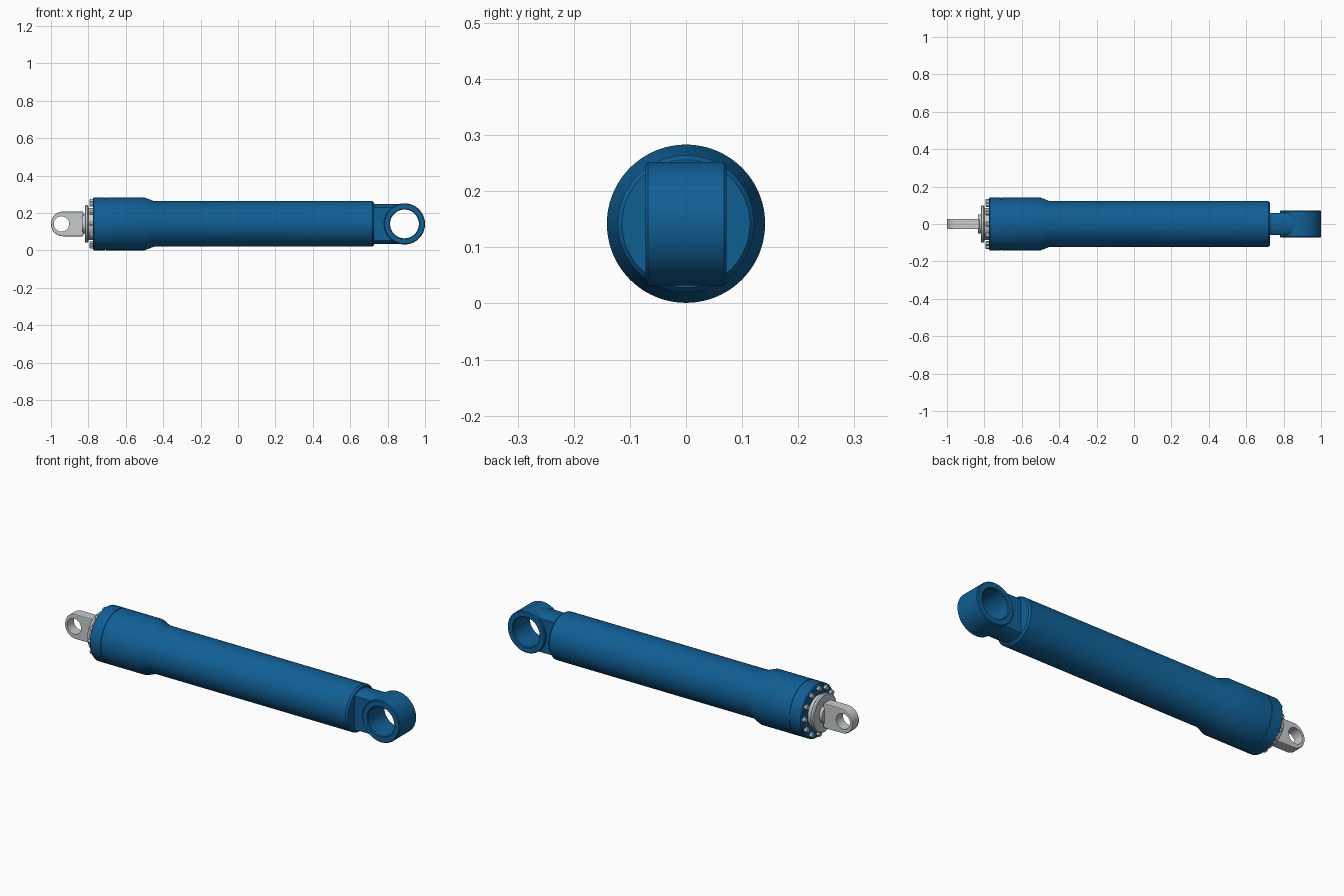
import bpy, bmesh, math
from mathutils import Vector

cube = bpy.data.objects.get("Cube")
if cube:
    bpy.data.objects.remove(cube)

AXIS_Z = 0.142
EYE_X, TANG_X, HOLE_X = 0.89, -0.935, -0.944


def material(name, rgb):
    m = bpy.data.materials.new(name)
    m.use_nodes = True
    m.diffuse_color = (*rgb, 1)
    m.node_tree.nodes["Principled BSDF"].inputs["Base Color"].default_value = (*rgb, 1)
    return m


BLUE = material("blue paint", (0.005, 0.115, 0.3))
STEEL = material("light steel", (0.57, 0.6, 0.6))


def finish(name, bm, mat):
    bmesh.ops.recalc_face_normals(bm, faces=bm.faces[:])
    mesh = bpy.data.meshes.new(name)
    bm.to_mesh(mesh)
    bm.free()
    mesh.materials.append(mat)
    ob = bpy.data.objects.new(name, mesh)
    bpy.context.collection.objects.link(ob)
    smooth(ob)
    return ob


def activate(ob):
    bpy.ops.object.select_all(action='DESELECT')
    ob.select_set(True)
    bpy.context.view_layer.objects.active = ob


def smooth(ob):
    activate(ob)
    bpy.ops.object.shade_smooth_by_angle(angle=math.radians(30))


def lathe(name, profile, mat, axis='X', centre=(0, 0, AXIS_Z), closed=False, sides=96):
    """Turn (along, radius) points around the X or Y axis."""
    bm = bmesh.new()
    c = Vector(centre)
    rings = []
    for along, r in profile:
        ring = []
        for i in range(sides):
            a = math.tau * i / sides
            u, v = r * math.cos(a), r * math.sin(a)
            p = (along, u, v) if axis == 'X' else (u, along, v)
            ring.append(bm.verts.new(c + Vector(p)))
        rings.append(ring)
    pairs = list(zip(rings, rings[1:]))
    if closed:
        pairs.append((rings[-1], rings[0]))
    else:
        bm.faces.new(rings[0])
        bm.faces.new(rings[-1])
    for a, b in pairs:
        for i in range(sides):
            j = (i + 1) % sides
            bm.faces.new((a[i], a[j], b[j], b[i]))
    return finish(name, bm, mat)


def prism(name, points, offset, mat):
    """Extrude a planar outline by a vector."""
    bm = bmesh.new()
    face = bm.faces.new([bm.verts.new(p) for p in points])
    new = bmesh.ops.extrude_face_region(bm, geom=[face])["geom"]
    verts = [g for g in new if isinstance(g, bmesh.types.BMVert)]
    bmesh.ops.translate(bm, verts=verts, vec=offset)
    return finish(name, bm, mat)


def bevel(ob, width):
    mod = ob.modifiers.new("edge", 'BEVEL')
    mod.width, mod.segments = width, 2
    mod.limit_method, mod.angle_limit = 'ANGLE', math.radians(40)


def bore(ob, x, r):
    """Cut a round cross hole, then discard the cutter."""
    cutter = lathe("bore_cutter", [(-0.2, r), (0.2, r)], ob.data.materials[0],
                   axis='Y', centre=(x, 0, AXIS_Z), sides=64)
    cutter.hide_render = True
    mod = ob.modifiers.new("bore", 'BOOLEAN')
    mod.operation, mod.solver, mod.object = 'DIFFERENCE', 'EXACT', cutter
    activate(ob)
    for m in [m.name for m in ob.modifiers]:
        bpy.ops.object.modifier_apply(modifier=m)
    bpy.data.objects.remove(cutter)
    smooth(ob)


# Barrel with its thicker tapered collar
lathe("barrel", [(-0.706, 0.141), (-0.5, 0.141), (-0.45, 0.122), (0.718, 0.122),
                 (0.728, 0.114)], BLUE)

# Head ring, separated from the collar by a fine groove
lathe("head_ring", [(-0.776, 0.135), (-0.771, 0.141), (-0.71, 0.141), (-0.71, 0.138),
                    (-0.7, 0.138)], BLUE)

# Neck: a round bar with flattened sides
outline = []
for i in range(96):
    a = math.tau * i / 96
    y = max(-0.061, min(0.061, 0.107 * math.cos(a)))
    if abs(y) < 0.061:
        outline.append((0.72, y, AXIS_Z + 0.107 * math.sin(a)))
neck = prism("neck", outline, (0.16, 0, 0), BLUE)
bore(neck, EYE_X, 0.09)

# Large mounting eye
lathe("barrel_eye", [(-0.072, 0.081), (-0.072, 0.106), (-0.068, 0.11), (0.068, 0.11),
                     (0.072, 0.106), (0.072, 0.081), (0.068, 0.077), (-0.068, 0.077)],
      BLUE, axis='Y', centre=(EYE_X, 0, AXIS_Z), closed=True)

# Rod, wiper disc and gland
lathe("rod", [(-0.835, 0.05), (-0.77, 0.05)], STEEL)
lathe("wiper_disc", [(-0.819, 0.096), (-0.815, 0.1), (-0.804, 0.1), (-0.8, 0.096)], STEEL)
lathe("gland", [(-0.802, 0.085), (-0.77, 0.085)], STEEL)

# Rod eye: flat tang with a rounded end and a cross hole
outline = [(-0.827, -0.028, AXIS_Z - 0.066), (-0.827, -0.028, AXIS_Z + 0.066)]
for i in range(33):
    a = math.pi / 2 + math.pi * i / 32
    outline.append((TANG_X + 0.065 * math.cos(a), -0.028, AXIS_Z + 0.066 * math.sin(a)))
tang = prism("rod_eye", outline, (0, 0.056, 0), STEEL)
bevel(tang, 0.005)
bore(tang, HOLE_X, 0.041)

# Ring of hexagonal bolts on the head
for i in range(12):
    a = math.tau * i / 12
    c = (0, 0.12 * math.cos(a), AXIS_Z + 0.12 * math.sin(a))
    lathe(f"head_bolt_{i + 1}", [(-0.793, 0.011), (-0.79, 0.014), (-0.77, 0.014)],
          STEEL, centre=c, sides=6)
